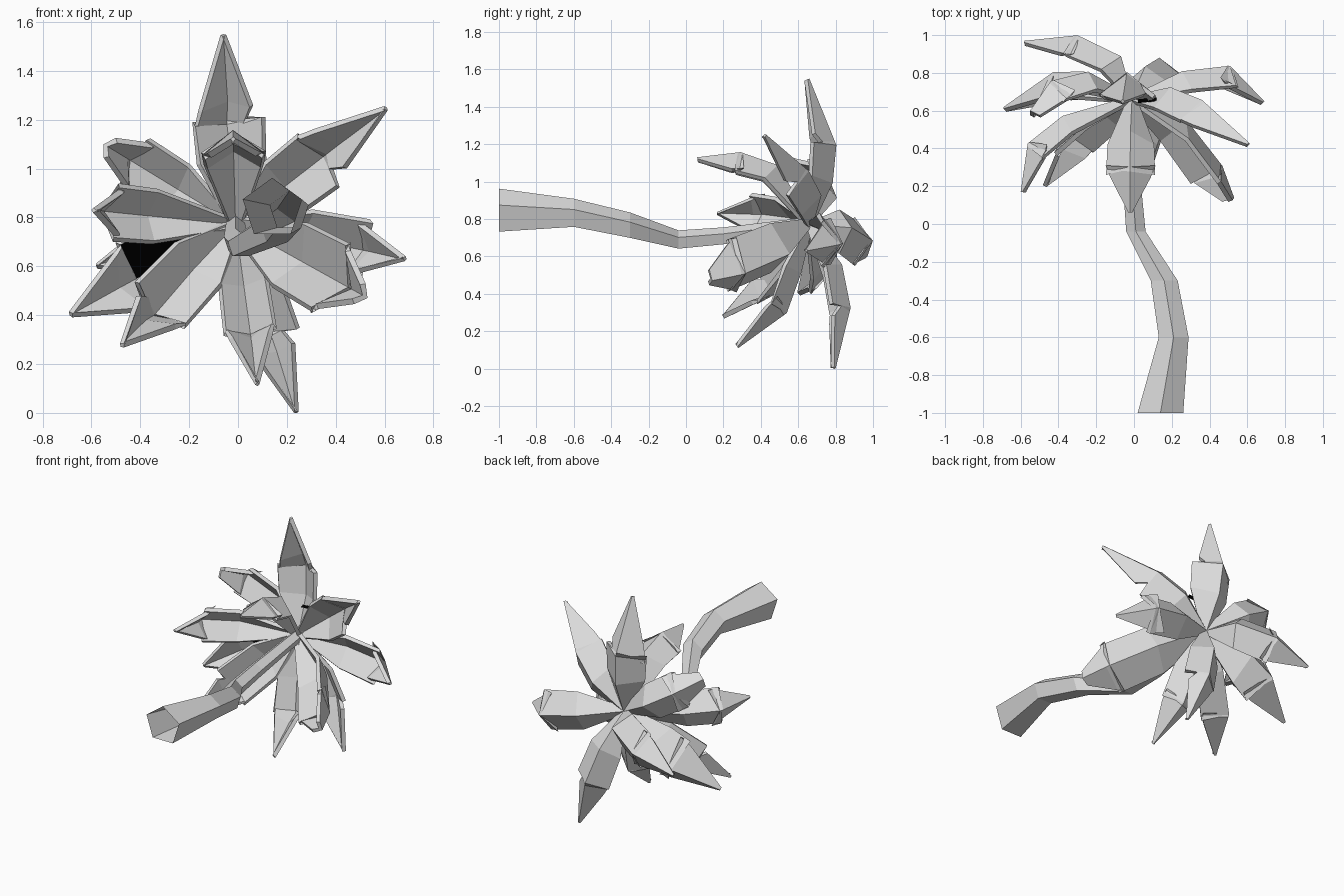
import bpy, math
from mathutils import Vector

cube = bpy.data.objects.get("Cube")
if cube:
    bpy.data.objects.remove(cube)


def make_material(name, level):
    mat = bpy.data.materials.new(name)
    mat.use_nodes = True
    colour = (level, level, level, 1)
    mat.diffuse_color = colour
    mat.node_tree.nodes["Principled BSDF"].inputs["Base Color"].default_value = colour
    return mat


grey = make_material("plain_grey", 0.72)
black = make_material("black", 0.0)


def make_object(name, verts, faces, materials):
    mesh = bpy.data.meshes.new(name)
    mesh.from_pydata(verts, [], faces)
    for mat in materials:
        mesh.materials.append(mat)
    obj = bpy.data.objects.new(name, mesh)
    bpy.context.collection.objects.link(obj)
    return obj


def grid_faces(rows, cols, wrap=False):
    faces = []
    for r in range(rows - 1):
        for c in range(cols if wrap else cols - 1):
            n = (c + 1) % cols
            faces.append((r * cols + c, (r + 1) * cols + c, (r + 1) * cols + n, r * cols + n))
    return faces


# Trunk: bent, tapering five-sided tube, open at its foot
SIDES = 5
trunk_path = [  # centre x, y, z and radius
    (0.14, -1.0, 0.835, 0.127),
    (0.21, -0.6, 0.825, 0.083),
    (0.16, -0.3, 0.76, 0.075),
    (0.01, -0.04, 0.685, 0.054),
    (-0.01, 0.2, 0.705, 0.05),
    (-0.01, 0.66, 0.77, 0.04),
]
verts = []
for x, y, z, r in trunk_path:
    for i in range(SIDES):
        a = math.tau * i / SIDES
        verts.append((x + r * math.sin(a), y, z + r * math.cos(a)))
make_object("trunk", verts, grid_faces(len(trunk_path), SIDES, True), [grey])

# Fronds: folded leaves whose ridge bends twice, some with a torn edge
BASE = Vector((-0.01, 0.68, 0.77))
AXIS = Vector((0, 1, 0))


def frond(name, tip, half_width, bend1, bend2, tip_width=0.08, torn_side=0):
    """Each bend is (fraction of the length, height of the ridge above the chord)."""
    chord = Vector(tip) - BASE
    side = Vector((chord.x, 0, chord.z)).normalized().cross(AXIS)
    up = side.cross(chord).normalized()
    (t1, h1), (t2, h2) = bend1, bend2
    # Stations: length fraction, ridge height, width, width on a torn side
    stations = [(0, 0, 0.2, 0.2), (t1, h1, 0.95, 0.95), (t2, h2, 1, 1)]
    for step, torn in ((0.06, 0.5), (0.25, 0.85)):
        k = 1 - step
        width = tip_width + (1 - tip_width) * k ** 0.8
        stations.append((t2 + (1 - t2) * step, h2 * k, width, width * torn))
    stations.append((1, 0, tip_width, tip_width))
    ridge = [BASE + chord * t + up * h for t, h, _, _ in stations]
    verts = []
    for i, (_, _, width, torn) in enumerate(stations):
        tangent = ridge[min(i + 1, len(ridge) - 1)] - ridge[max(i - 1, 0)]
        normal = side.cross(tangent).normalized()
        for s in (1, 0, -1):
            spread = half_width * abs(s) * (torn if s == torn_side else width)
            verts.append(ridge[i] + side * s * spread - normal * spread * 0.8)
    # The inner shell takes the next material slot, so only slot 1 turns black
    obj = make_object(name, verts, grid_faces(len(stations), 3), [grey, grey, black])
    solid = obj.modifiers.new("thickness", "SOLIDIFY")
    solid.thickness = 0.025
    solid.offset = -1
    solid.material_offset = 1
    return obj


frond("frond_top", (-0.06, 0.66, 1.55), 0.15, (0.28, 0.11), (0.54, 0.135), torn_side=-1)
frond("frond_upper_left", (0.61, 0.43, 1.25), 0.14, (0.28, 0.12), (0.55, 0.12), torn_side=-1)
frond("frond_left", (0.69, 0.65, 0.63), 0.13, (0.37, 0.14), (0.73, 0.18))
frond("frond_lower_left", (0.53, 0.14, 0.47), 0.16, (0.4, 0.12), (0.8, 0.08), tip_width=0.3)
frond("frond_bottom_back", (0.24, 0.8, 0.0), 0.12, (0.3, 0.12), (0.6, 0.13), torn_side=1)
frond("frond_bottom_front", (0.08, 0.28, 0.11), 0.11, (0.33, 0.08), (0.62, 0.125))
frond("frond_lower_right", (-0.48, 0.21, 0.27), 0.14, (0.3, 0.1), (0.65, 0.12), torn_side=-1)
frond("frond_right_front", (-0.6, 0.17, 0.83), 0.12, (0.45, 0.16), (0.75, 0.17))
frond_right = frond("frond_right", (-0.69, 0.62, 0.40), 0.17, (0.36, 0.15), (0.6, 0.16))
frond("frond_upper_right", (-0.55, 0.6, 1.1), 0.12, (0.4, 0.16), (0.77, 0.14), tip_width=0.4)
frond("frond_back", (-0.58, 0.97, 0.6), 0.13, (0.22, 0.16), (0.62, 0.155))
frond("frond_front", (-0.02, 0.06, 1.13), 0.13, (0.45, 0.18), (0.74, 0.14))

# Black inner panel on the upper half of the right frond, from its root to the second bend
for face in frond_right.data.polygons:
    if face.index in (1, 3):
        face.material_index = 1

# Small black web at the heart of the crown
make_object("crown_web", [(0.02, 0.64, 0.97), (0.12, 0.65, 0.97), (0.12, 0.67, 0.98), (0.02, 0.66, 0.98)],
            [(0, 1, 2, 3)], [black])
